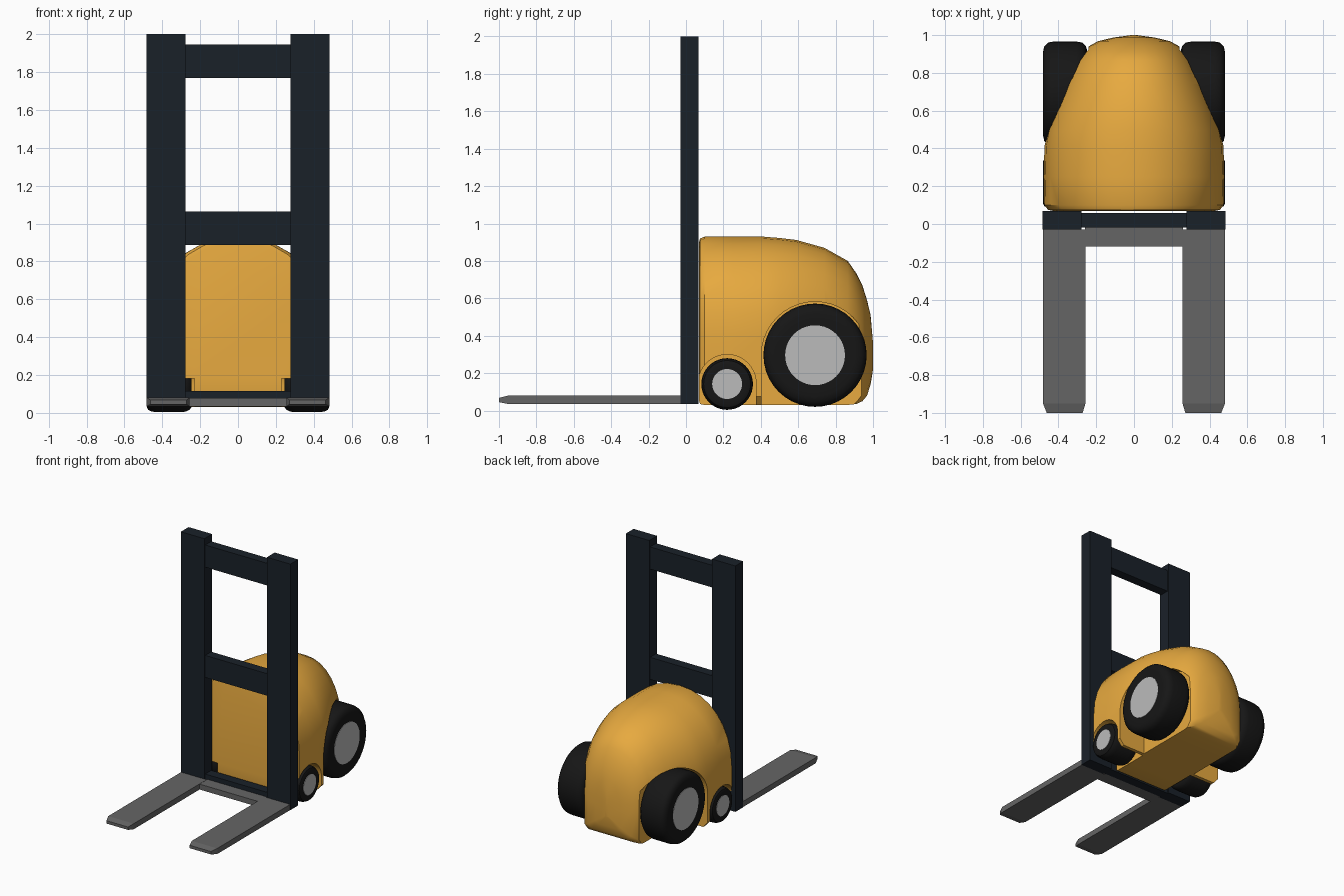
import bpy, bmesh, math
from mathutils import Matrix, Vector

if "Cube" in bpy.data.objects:
    bpy.data.objects.remove(bpy.data.objects["Cube"])


def mat(name, c):
    m = bpy.data.materials.new(name)
    m.diffuse_color = (*c, 1)
    m.use_nodes = True
    m.node_tree.nodes["Principled BSDF"].inputs["Base Color"].default_value = m.diffuse_color
    return m


YELLOW = mat("yellow_paint", (0.80, 0.40, 0.05))
NAVY = mat("dark_steel", (0.010, 0.015, 0.022))
RUBBER = mat("rubber", (0.008, 0.008, 0.008))
GREY = mat("fork_steel", (0.13, 0.13, 0.13))
RIM = mat("rim_metal", (0.5, 0.5, 0.5))


def finish(name, bm, material=None, smooth=False):
    bmesh.ops.recalc_face_normals(bm, faces=bm.faces)
    me = bpy.data.meshes.new(name)
    bm.to_mesh(me)
    bm.free()
    ob = bpy.data.objects.new(name, me)
    bpy.context.collection.objects.link(ob)
    if material:
        me.materials.append(material)
    if smooth:
        shade(ob)
    return ob


def shade(ob):
    bpy.ops.object.select_all(action='DESELECT')
    bpy.context.view_layer.objects.active = ob
    ob.select_set(True)
    bpy.ops.object.shade_smooth_by_angle(angle=math.radians(35))


def box(name, x0, x1, y0, y1, z0, z1, material):
    bm = bmesh.new()
    bmesh.ops.create_cube(bm, size=1)
    for v in bm.verts:
        v.co = Vector(((x0 + x1) / 2 + v.co.x * (x1 - x0),
                       (y0 + y1) / 2 + v.co.y * (y1 - y0),
                       (z0 + z1) / 2 + v.co.z * (z1 - z0)))
    return finish(name, bm, material)


def loft(name, rings, material=None):
    bm = bmesh.new()
    rows = [[bm.verts.new(p) for p in r] for r in rings]
    n = len(rows[0])
    for a, b in zip(rows, rows[1:]):
        for i in range(n):
            bm.faces.new((a[i], a[(i + 1) % n], b[(i + 1) % n], b[i]))
    bm.faces.new(rows[0])
    bm.faces.new(rows[-1])
    return finish(name, bm, material)


def lathe(name, profile, side, y, z, material, n=40):
    """Closed (x, radius) profile turned about a wheel axle."""
    rings = []
    bm = bmesh.new()
    for i in range(n):
        a = 2 * math.pi * i / n
        rings.append([bm.verts.new((side * x, y + r * math.cos(a), z + r * math.sin(a)))
                      for x, r in profile])
    m = len(profile)
    for i in range(n):
        a, b = rings[i], rings[(i + 1) % n]
        for j in range(m - 1):
            bm.faces.new((a[j], a[j + 1], b[j + 1], b[j]))
    bm.faces.new([r[0] for r in rings])
    bm.faces.new([r[-1] for r in rings])
    return finish(name, bm, material, True)


# body: arched sections lofted front to back (y, half width, top, bottom)
sections = [(0.07, 0.43, 0.90, 0.05), (0.075, 0.455, 0.92, 0.035), (0.10, 0.475, 0.93, 0.03),
            (0.25, 0.478, 0.93, 0.03), (0.41, 0.474, 0.93, 0.03), (0.50, 0.456, 0.923, 0.03),
            (0.59, 0.427, 0.912, 0.03), (0.74, 0.370, 0.87, 0.03), (0.865, 0.305, 0.80, 0.03),
            (0.91, 0.27, 0.735, 0.035), (0.943, 0.235, 0.67, 0.05), (0.968, 0.19, 0.59, 0.08),
            (0.987, 0.11, 0.51, 0.14), (1.0, 0.015, 0.36, 0.22)]
rings = []
for y, w, top, low in sections:
    mid = low + (top - low) * 0.42
    c = min(0.04, w * 0.25)
    ring = [(w * math.copysign(abs(math.cos(a)) ** 0.95, math.cos(a)), y,
             mid + (top - mid) * math.sin(a) ** 0.95)
            for a in (math.pi * i / 16 for i in range(17))]
    k = (mid - low) * 0.12
    ring += [(-w, y, low + k), (-w + c, y, low), (w - c, y, low), (w, y, low + k)]
    rings.append(ring)
body = loft("body", rings, YELLOW)

# wheel wells cut into both sides
for s, side in ((-1, "left"), (1, "right")):
    for label, y, z, r, inner in (("rear", 0.69, 0.295, 0.287, 0.24), ("front", 0.22, 0.145, 0.155, 0.23)):
        outline = [(y + r * math.cos(a), z + r * math.sin(a))
                   for a in (math.pi * i / 20 for i in range(21))]
        outline += [(y - r, -0.1), (y + r, -0.1)]
        cut = loft(f"{side}_{label}_well_cutter",
                   [[(s * x, p, q) for p, q in outline] for x in (inner, 0.6)])
        cut.hide_render = True
        cut.hide_viewport = False
        cut.display_type = 'WIRE'
        mod = body.modifiers.new("well", 'BOOLEAN')
        mod.object = cut
        mod.operation = 'DIFFERENCE'
        mod.solver = 'EXACT'
bpy.context.view_layer.objects.active = body
body.select_set(True)
for mod in list(body.modifiers):
    bpy.ops.object.modifier_apply(modifier=mod.name)
for ob in [o for o in bpy.data.objects if o.name.endswith("cutter")]:
    bpy.data.objects.remove(ob)
shade(body)

for s, side in ((-1, "left"), (1, "right")):
    # tyres with rounded shoulders, and flat rims
    for label, y, z, r, hub in (("rear", 0.69, 0.296, 0.276, 0.16), ("front", 0.22, 0.142, 0.138, 0.08)):
        e = 0.13 * r
        prof = [(0.245, hub), (0.245, r - 1.6 * e), (0.255, r - 0.7 * e), (0.275, r - 0.15 * e),
                (0.305, r), (0.425, r), (0.455, r - 0.15 * e), (0.475, r - 0.7 * e),
                (0.482, r - 1.6 * e), (0.478, hub)]
        lathe(f"{side}_{label}_tyre", prof, s, y, z, RUBBER)
        lathe(f"{side}_{label}_rim", [(0.25, hub), (0.481, hub)], s, y, z, RIM)

    # mast post
    a, b = sorted((s * 0.277, s * 0.484))
    box(f"{side}_mast_post", a, b, -0.03, 0.068, 0.035, 2.0, NAVY)

    # fork with a bevelled tip
    def fork_ring(y, x0, x1, z0, z1):
        return [(s * x0, y, z0), (s * x1, y, z0), (s * x1, y, z1), (s * x0, y, z1)]
    loft(f"{side}_fork", [fork_ring(-1.0, 0.272, 0.462, 0.045, 0.068),
                          fork_ring(-0.95, 0.257, 0.482, 0.035, 0.08),
                          fork_ring(-0.028, 0.257, 0.482, 0.035, 0.08)], GREY)

# mast cross bars and fork carriage
for name, z0, z1 in (("bottom", 0.035, 0.115), ("middle", 0.887, 1.063), ("top", 1.768, 1.945)):
    box(f"{name}_cross_bar", -0.28, 0.28, -0.018, 0.058, z0, z1, NAVY)
box("fork_carriage", -0.26, 0.26, -0.118, -0.015, 0.035, 0.078, GREY)
